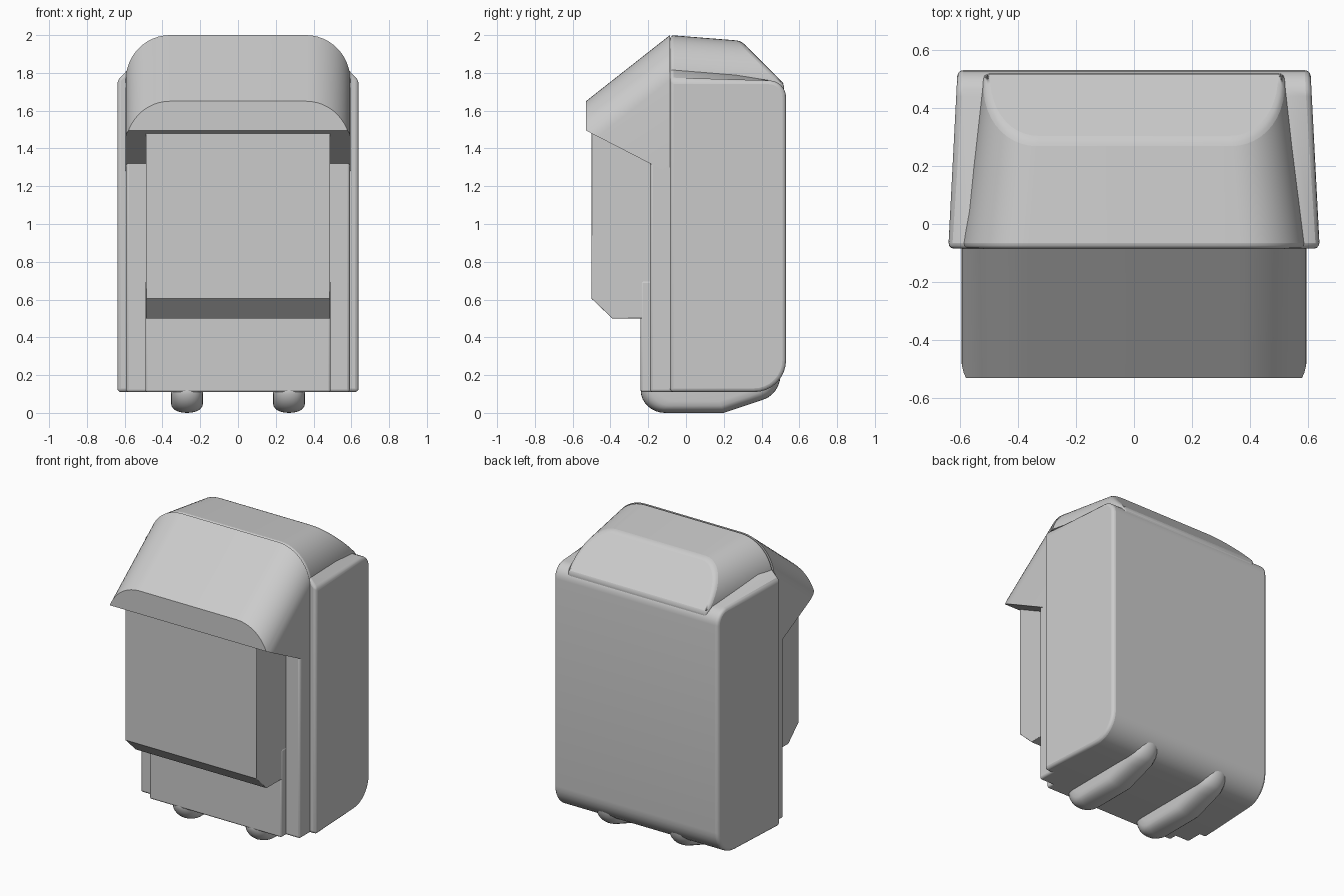
import bpy, bmesh
from math import sin, cos, pi, radians
from mathutils import Vector

cube = bpy.data.objects.get("Cube")
if cube:
    bpy.data.objects.remove(cube)

grey = bpy.data.materials.new("light grey")
grey.use_nodes = True
colour = (0.6, 0.6, 0.6, 1)
grey.diffuse_color = colour
grey.node_tree.nodes["Principled BSDF"].inputs["Base Color"].default_value = colour


def finish(name, bm, bevel=0.0, limit=50):
    """Turn a bmesh into a named, shaded object with softened edges."""
    bmesh.ops.recalc_face_normals(bm, faces=bm.faces)
    mesh = bpy.data.meshes.new(name)
    bm.to_mesh(mesh)
    bm.free()
    mesh.materials.append(grey)
    obj = bpy.data.objects.new(name, mesh)
    bpy.context.collection.objects.link(obj)
    bpy.ops.object.select_all(action='DESELECT')
    obj.select_set(True)
    bpy.context.view_layer.objects.active = obj
    if bevel:
        mod = obj.modifiers.new("soft edges", 'BEVEL')
        mod.width = bevel
        mod.segments = 3
        mod.limit_method = 'ANGLE'
        mod.angle_limit = radians(limit)
        mod.use_clamp_overlap = False
    bpy.ops.object.shade_smooth_by_angle(angle=radians(35))
    return obj


def loft(rings):
    """Skin closed rings of points and cap both ends."""
    bm = bmesh.new()
    loops = [[bm.verts.new(p) for p in ring] for ring in rings]
    for a, b in zip(loops, loops[1:]):
        for i in range(len(a)):
            j = (i + 1) % len(a)
            bm.faces.new((a[i], a[j], b[j], b[i]))
    bm.faces.new(loops[0])
    bm.faces.new(loops[-1])
    return bm


def prism(profile, xs):
    """Extrude a (y, z) profile through the given x stations."""
    return loft([[(x, y, z) for y, z in profile] for x in xs])


def arc(cy, cz, ry, rz, start, end, steps=8):
    angles = [radians(start + (end - start) * i / steps) for i in range(steps + 1)]
    return [(cy + ry * cos(a), cz + rz * sin(a)) for a in angles]


def cut(bm, point, normal):
    """Remove what lies on the normal's side of a plane and close the hole."""
    geom = bm.verts[:] + bm.edges[:] + bm.faces[:]
    res = bmesh.ops.bisect_plane(bm, geom=geom, plane_co=point, plane_no=normal,
                                 clear_outer=True)
    edges = [e for e in res["geom_cut"] if isinstance(e, bmesh.types.BMEdge)]
    bmesh.ops.edgeloop_fill(bm, edges=edges)


FRONT, BACK, TOP = -0.085, 0.53, 2.0

# Main cabinet: rounded back, narrowing to the rear, shoulders rising inwards
profile = [(FRONT, 0.11)] + arc(0.36, 0.28, 0.17, 0.17, -90, 0) \
    + arc(0.44, 1.67, 0.09, 0.09, 0, 90, 6) + [(FRONT, 1.76)]
body = prism(profile, [-0.64, -0.56, 0.56, 0.64])
for v in body.verts:
    depth = (v.co.y - FRONT) / (BACK - FRONT)
    if abs(v.co.x) < 0.6 and v.co.z > 1.7:
        v.co.z += 0.1 * max(0, 0.85 - depth)
    v.co.x *= 1 - 0.05 * depth
finish("cabinet", body, 0.02)

# Arched section shared by the top cover and the hood
right_side = arc(0.36, 1.76, 0.235, 0.24, 0, 90, 12)
arch = [(0.595, 1.3)] + right_side
arch += [(-x, z) for x, z in reversed(arch)]

# Top cover: arch narrowing to the rear, sliced by the sloping back
cover = loft([[(x * s, y, z + drop) for x, z in arch]
              for y, s, drop in ((FRONT, 1, 0), (0.52, 0.87, -0.048))])
cut(cover, Vector((0, 0.29, 1.97)), Vector((0, 1, 1)))
finish("top_cover", cover, 0.02, 38)

# Hood: the same arch sheared down towards the front
hood = loft([[(x, y, z + drop) for x, z in arch]
             for y, drop in ((FRONT, 0), (-0.53, -0.35))])
cut(hood, Vector((0, -0.53, 1.495)), Vector((0, -0.175, -0.34)))
finish("front_hood", hood)

# Front frame, lower panel and protruding front box
def box(name, half, y0, y1, z0, z1, bevel):
    finish(name, prism([(y0, z0), (y1, z0), (y1, z1), (y0, z1)], [-half, half]), bevel)


box("front_frame", 0.592, -0.19, 0.0, 0.11, 1.5, 0.015)
box("lower_panel", 0.49, -0.24, -0.1, 0.11, 0.7, 0.012)
finish("front_box", prism([(-0.5, 0.605), (-0.39, 0.5), (-0.15, 0.5),
                           (-0.15, 1.5), (-0.5, 1.5)], [-0.488, 0.488]), 0.004)

# Two rounded runners under the cabinet
runner = arc(-0.11, 0.12, 0.13, 0.12, 180, 270) + [(0.2, 0), (0.38, 0.06)] \
    + arc(0.36, 0.2, 0.14, 0.14, -60, 0, 5) + [(0.4, 0.25), (-0.2, 0.25)]
for name, cx in (("right_runner", -0.27), ("left_runner", 0.27)):
    rings = []
    for i in range(13):
        a = (i / 12 - 0.5) * pi * 0.98
        s = 1 - 0.28 * (1 - cos(a) ** 0.6)
        rings.append([(cx + 0.086 * sin(a), 0.1 + (y - 0.1) * s, 0.25 + (z - 0.25) * s)
                      for y, z in runner])
    finish(name, loft(rings))
